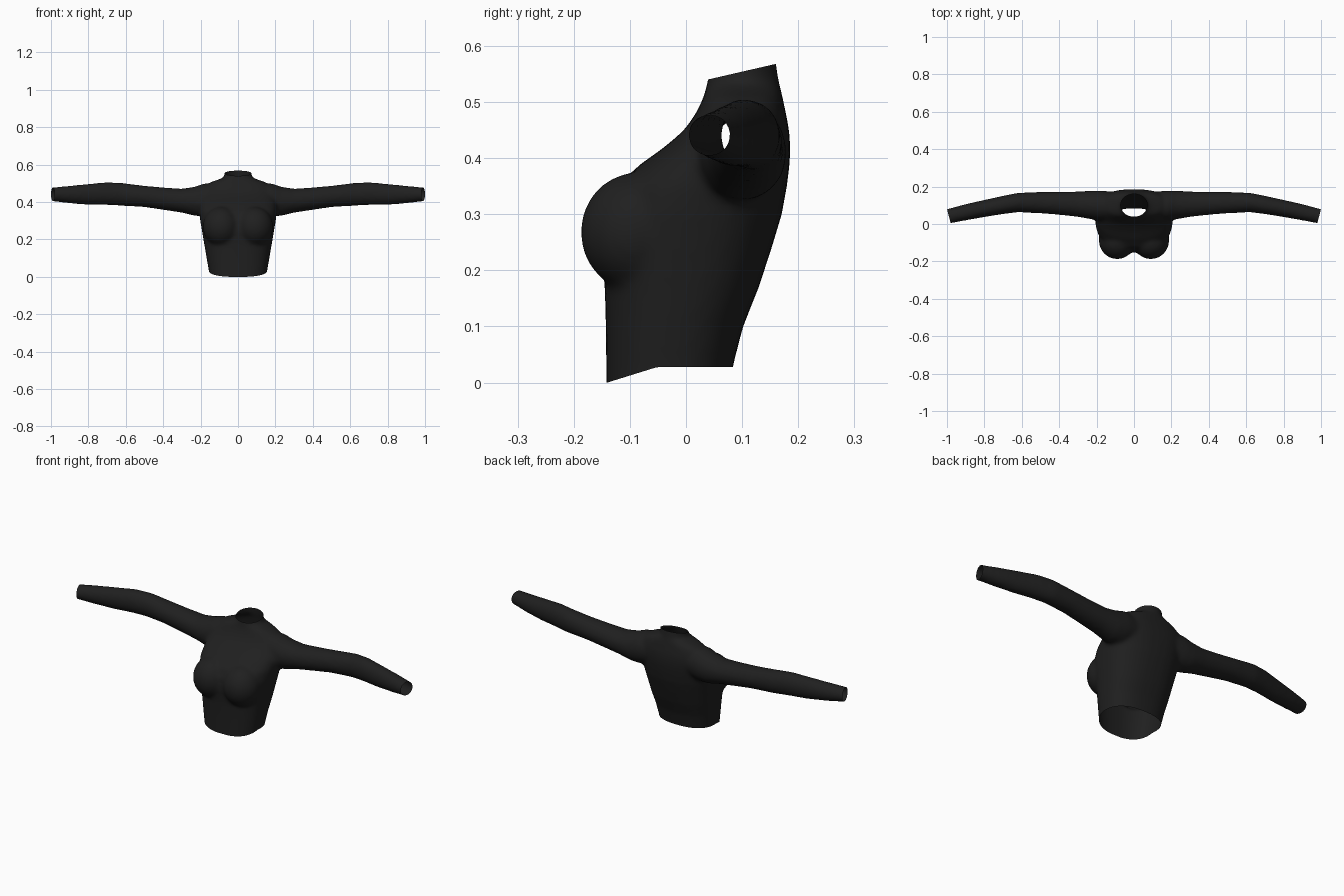
import bpy, bmesh, math
from mathutils import Vector, Matrix

cube = bpy.data.objects.get("Cube")
if cube:
    bpy.data.objects.remove(cube, do_unlink=True)

SIDES = 32
bm = bmesh.new()


def spow(v, e):
    return math.copysign(abs(v) ** e, v)


def loft(rings):
    """Skin a closed solid over rings of points."""
    loops = [[bm.verts.new(p) for p in ring] for ring in rings]
    faces = [bm.faces.new(loops[0]), bm.faces.new(loops[-1])]
    for a, b in zip(loops, loops[1:]):
        for i in range(SIDES):
            j = (i + 1) % SIDES
            faces.append(bm.faces.new((a[i], a[j], b[j], b[i])))
    bmesh.ops.recalc_face_normals(bm, faces=faces)


def torso_ring(z, half, front, back, power=0.82):
    ring = []
    for i in range(SIDES):
        t = math.tau * i / SIDES
        ring.append(Vector((half * spow(math.cos(t), power),
                            (front + back) / 2 + (back - front) / 2 * spow(math.sin(t), power), z)))
    return ring


def sleeve_ring(side, x, yc, zc, ry, rz):
    return [Vector((side * x, yc + ry * math.cos(math.tau * i / SIDES),
                    zc + rz * math.sin(math.tau * i / SIDES))) for i in range(SIDES)]


# Torso and collar: height, half width, front, back
loft([torso_ring(*r) for r in (
    (-0.03, 0.150, -0.142, 0.075), (0.03, 0.156, -0.142, 0.084),
    (0.10, 0.168, -0.143, 0.102), (0.17, 0.180, -0.145, 0.130),
    (0.24, 0.192, -0.152, 0.153), (0.30, 0.202, -0.148, 0.171),
    (0.35, 0.208, -0.125, 0.180), (0.39, 0.208, -0.080, 0.185),
    (0.42, 0.205, -0.038, 0.186), (0.45, 0.198, -0.003, 0.184),
    (0.48, 0.182, 0.018, 0.178), (0.505, 0.150, 0.030, 0.173),
    (0.522, 0.100, 0.035, 0.169))]
    + [torso_ring(z, w, f, b, 1) for z, w, f, b in (
        (0.535, 0.074, 0.038, 0.166), (0.56, 0.071, 0.042, 0.162), (0.61, 0.076, 0.045, 0.155))])

# Sleeves: distance out, centre y, centre z, radius y, radius z
SLEEVE = ((0.08, 0.095, 0.42, 0.075, 0.075), (0.18, 0.098, 0.412, 0.081, 0.088),
          (0.23, 0.102, 0.404, 0.076, 0.078), (0.30, 0.106, 0.407, 0.068, 0.064),
          (0.40, 0.110, 0.418, 0.061, 0.060), (0.50, 0.114, 0.430, 0.057, 0.057),
          (0.62, 0.115, 0.441, 0.052, 0.061), (0.70, 0.102, 0.445, 0.049, 0.061),
          (0.80, 0.083, 0.441, 0.046, 0.056), (0.90, 0.063, 0.440, 0.044, 0.047),
          (1.00, 0.040, 0.441, 0.040, 0.036), (1.06, 0.025, 0.441, 0.038, 0.034))
for side in (-1, 1):
    loft([sleeve_ring(side, *r) for r in SLEEVE])
    # Bust
    bmesh.ops.create_uvsphere(
        bm, u_segments=32, v_segments=20, radius=1,
        matrix=Matrix.Translation((side * 0.09, -0.088, 0.268)) @ Matrix.Diagonal((0.098, 0.100, 0.106, 1)))

mesh = bpy.data.meshes.new("long_sleeved_top")
bm.to_mesh(mesh)
bm.free()
top = bpy.data.objects.new("long_sleeved_top", mesh)
bpy.context.collection.objects.link(top)
bpy.context.view_layer.objects.active = top
top.select_set(True)

# Blend the parts into one skin
remesh = top.modifiers.new("blend", 'REMESH')
remesh.mode = 'VOXEL'
remesh.voxel_size = 0.01
smooth = top.modifiers.new("soften", 'SMOOTH')
smooth.factor = 0.5
smooth.iterations = 7
for name in ("blend", "soften"):
    bpy.ops.object.modifier_apply(modifier=name)

# Open the waist, neck and cuffs
bm = bmesh.new()
bm.from_mesh(mesh)
for point, normal in (((0, 0, 0.028), (0, 0, -1)),
                      ((0, 0.1, 0.554), (0, -0.23, 1)),
                      ((0.99, 0.042, 0.44), (0.966, -0.258, 0)),
                      ((-0.99, 0.042, 0.44), (-0.966, -0.258, 0))):
    bmesh.ops.bisect_plane(bm, geom=bm.verts[:] + bm.edges[:] + bm.faces[:], dist=1e-5,
                           plane_co=point, plane_no=Vector(normal).normalized(), clear_outer=True)

# Dip the front of the hem
for v in bm.verts:
    if v.co.z < 0.12:
        forward = min(1, max(0, (-v.co.y - 0.05) / 0.09))
        v.co.z -= 0.028 * forward * (0.12 - v.co.z) / 0.092
bm.to_mesh(mesh)
bm.free()

# Cloth
cloth = bpy.data.materials.new("black_cloth")
cloth.use_nodes = True
color = (0.014, 0.014, 0.014, 1)
cloth.diffuse_color = color
cloth.node_tree.nodes["Principled BSDF"].inputs["Base Color"].default_value = color
mesh.materials.clear()
mesh.materials.append(cloth)
bpy.ops.object.shade_smooth_by_angle(angle=math.radians(60))
